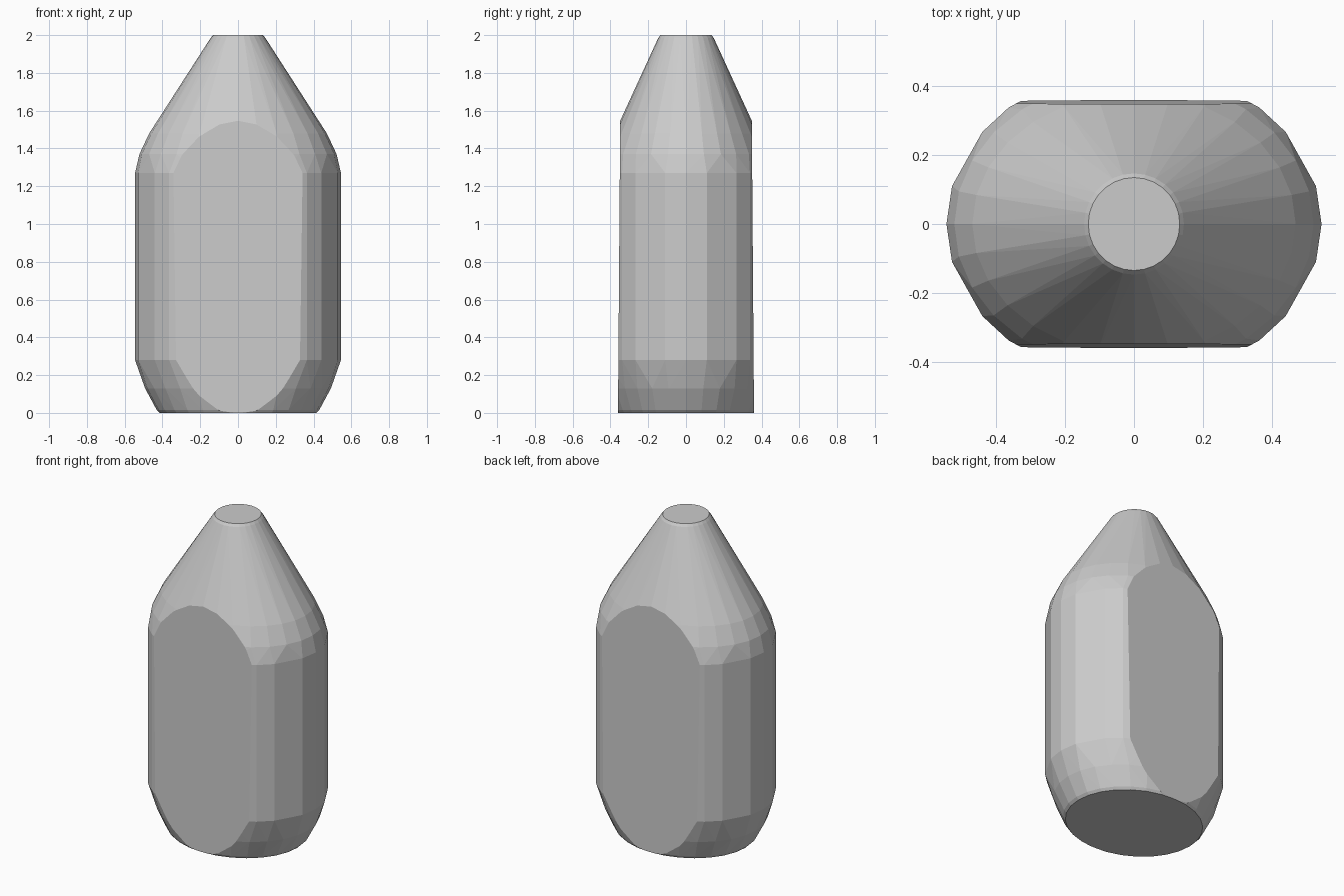
import bpy, bmesh, math
from mathutils import Vector

if "Cube" in bpy.data.objects:
    bpy.data.objects.remove(bpy.data.objects["Cube"])

# Elliptical profile rings: z, x radius, y radius, coarse facets?
PROFILE = [
    (0.000, 0.415, 0.362, False),
    (0.015, 0.430, 0.372, False),
    (0.130, 0.492, 0.413, False),
    (0.280, 0.545, 0.455, True),
    (1.270, 0.545, 0.455, True),
    (1.370, 0.522, 0.426, False),
    (1.480, 0.470, 0.379, False),
    (1.985, 0.145, 0.147, False),
    (2.000, 0.133, 0.135, False),
]
QUADRANT = [0, 14, 36, 48, 66, 90]        # uneven facets of the straight wall
COARSE = sorted({a % 360 for q in QUADRANT for a in (q, 180 - q, 180 + q, -q)})
FINE = [i * 360 / 28 for i in range(28)]

bm = bmesh.new()

# Rounded, tapering body as the hull of the rings
for z, rx, ry, coarse in PROFILE:
    for a in (COARSE if coarse else FINE):
        t = math.radians(a)
        bm.verts.new((rx * math.cos(t), ry * math.sin(t), z))
res = bmesh.ops.convex_hull(bm, input=bm.verts[:])
loose = [v for v in bm.verts if not v.link_faces]
bmesh.ops.delete(bm, geom=loose, context='VERTS')
bmesh.ops.dissolve_limit(bm, angle_limit=math.radians(0.5),
                         verts=bm.verts[:], edges=bm.edges[:])

# Flat front and back panels, leaning in slightly towards the top
for side in (-1, 1):
    normal = Vector((0, side, 0.0075)).normalized()
    cut = bmesh.ops.bisect_plane(bm, geom=bm.verts[:] + bm.edges[:] + bm.faces[:],
                                 plane_co=(0, side * 0.360, 0), plane_no=normal,
                                 clear_outer=True)
    rim = [e for e in cut['geom_cut'] if isinstance(e, bmesh.types.BMEdge)]
    bmesh.ops.edgeloop_fill(bm, edges=rim)

bmesh.ops.recalc_face_normals(bm, faces=bm.faces[:])
mesh = bpy.data.meshes.new("bottle_body")
bm.to_mesh(mesh)
bm.free()
bpy.context.collection.objects.link(bpy.data.objects.new("bottle_body", mesh))
